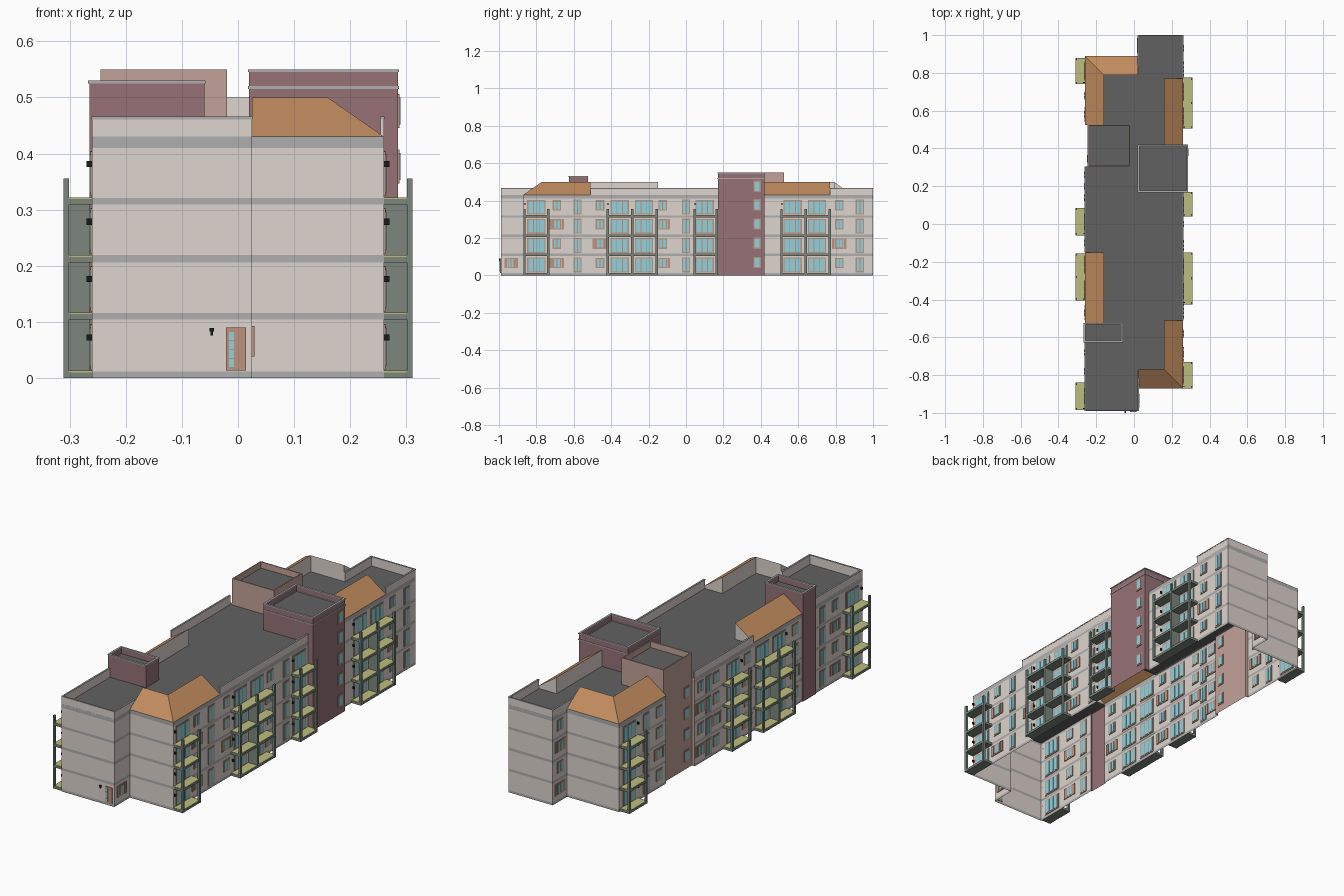
import bpy, bmesh

if "Cube" in bpy.data.objects:
    bpy.data.objects.remove(bpy.data.objects["Cube"])

COLOURS = {
    "wall": (.73, .66, .62), "band": (.43, .43, .43), "plum": (.31, .17, .185),
    "pink": (.55, .36, .32), "tile": (.53, .26, .11), "deck": (.12, .12, .12),
    "olive": (.51, .51, .22), "green": (.2, .24, .205), "glass": (.3, .64, .72),
    "frame": (.52, .29, .2), "black": (.01, .01, .01)}
MATS = {}
for key, c in COLOURS.items():
    MATS[key] = bpy.data.materials.new(key)
    MATS[key].diffuse_color = (*c, 1)


def make(name, faces):
    """faces: list of (corner list, material key)"""
    keys = list(dict.fromkeys(k for _, k in faces))
    bm = bmesh.new()
    for pts, k in faces:
        f = bm.faces.new([bm.verts.new(p) for p in pts])
        f.material_index = keys.index(k)
    bmesh.ops.remove_doubles(bm, verts=bm.verts, dist=1e-5)
    me = bpy.data.meshes.new(name)
    bm.to_mesh(me)
    bm.free()
    for k in keys:
        me.materials.append(MATS[k])
    ob = bpy.data.objects.new(name, me)
    bpy.context.collection.objects.link(ob)
    return ob


def quad(a, b, z0, z1):
    return [(*a, z0), (*b, z0), (*b, z1), (*a, z1)]


def box(x0, x1, y0, y1, z0, z1, k):
    x0, x1 = sorted((x0, x1))
    y0, y1 = sorted((y0, y1))
    c = [(x0, y0), (x1, y0), (x1, y1), (x0, y1)]
    out = [(quad(c[i], c[(i + 1) % 4], z0, z1), k) for i in range(4)]
    out.append(([(*p, z1) for p in c], k))
    out.append(([(*p, z0) for p in c[::-1]], k))
    return out


FLOORS = [0.012, 0.116, 0.219, 0.321]

# Outer walls: each corner with the colour of the wall that follows it
outline = [
    (-.26, -.99, "wall"), (.025, -.99, "wall"), (.025, -.87, "wall"), (.26, -.87, "wall"),
    (.26, .17, "plum"), (.285, .17, "plum"), (.285, .42, "plum"), (.26, .42, "wall"),
    (.26, 1, "wall"), (.02, 1, "wall"), (.02, .89, "wall"), (-.26, .89, "wall"),
    (-.26, .525, "pink"), (-.245, .525, "pink"), (-.245, .305, "pink"), (-.26, .305, "wall"),
    (-.26, -.525, "plum"), (-.265, -.525, "plum"), (-.265, -.625, "plum"), (-.26, -.625, "wall")]
levels = [0, .012, .104, .116, .206, .219, .309, .321, .41, .43]
faces = []
for i, (x, y, k) in enumerate(outline):
    nx, ny, _ = outline[(i + 1) % len(outline)]
    for j in range(len(levels) - 1):
        key = "band" if k == "wall" and j % 2 == 0 else k
        faces.append((quad((x, y), (nx, ny), levels[j], levels[j + 1]), key))
make("outer_walls", faces)

# Flat roof deck
deck = [(-.26, -.99), (.025, -.99), (.025, -.77), (.16, -.77), (.16, -.51), (.26, -.51),
        (.26, .42), (.16, .42), (.16, .77), (.26, .77), (.26, 1), (.02, 1), (.02, .79),
        (-.16, .79), (-.16, .525), (-.245, .525), (-.245, .305), (-.26, .305), (-.26, -.15),
        (-.16, -.15), (-.16, -.52), (-.26, -.52)]
make("roof_deck", [([(x, y, .42) for x, y in deck], "deck")])

# Parapets with a thin capping
T = .006
runs = [(-.26, .025, -.99, -.99 + T), (.025 - T, .025, -.99, -.77), (-.26, -.26 + T, -.99, -.625),
        (-.26, -.26 + T, -.15, .305), (.26 - T, .26, -.51, .17), (.26 - T, .26, .77, 1),
        (.02, .26, 1 - T, 1), (.02, .02 + T, .79, 1)]
faces = []
for r in runs:
    faces += box(*r, .42, .461, "wall")
    faces += box(r[0] - .001, r[1] + .001, r[2], r[3], .461, .466, "band")
make("parapets", faces)


# Sloped tiled roofs with a vertical back towards the deck
def mansard(name, eave, ridge):
    f = []
    for i in range(len(eave) - 1):
        a, b, c, d = eave[i], eave[i + 1], ridge[i + 1], ridge[i]
        f.append(([(*a, .43), (*b, .43), (*c, .5), (*d, .5)], "tile"))
        f.append((quad(c, d, .42, .5), "wall"))
    for e, r in ((eave[0], ridge[0]), (eave[-1], ridge[-1])):
        f.append(([(*e, .42), (*r, .42), (*r, .5), (*e, .43)], "wall"))
    make(name, f)


mansard("front_right_roof", [(.025, -.87), (.26, -.87), (.26, -.51)], [(.025, -.77), (.16, -.77), (.16, -.51)])
mansard("back_right_roof", [(.26, .42), (.26, .77)], [(.16, .42), (.16, .77)])
mansard("front_left_roof", [(-.26, -.15), (-.26, -.525)], [(-.16, -.15), (-.16, -.525)])
mansard("back_left_roof", [(.02, .89), (-.26, .89), (-.26, .525)], [(.02, .79), (-.16, .79), (-.16, .525)])


# Rooftop towers with recessed decks
def tower(name, x0, x1, y0, y1, top, k, bands):
    f = []
    for a in ((x0, x1, y0, y0 + T), (x0, x1, y1 - T, y1), (x0, x0 + T, y0 + T, y1 - T), (x1 - T, x1, y0 + T, y1 - T)):
        f += box(*a, .42, top, k)
        for z in bands:
            f += box(a[0] - .002, a[1] + .002, a[2] - .002, a[3] + .002, z, z + .005, "band")
    f.append(([(x0, y0, top - .03), (x1, y0, top - .03), (x1, y1, top - .03), (x0, y1, top - .03)], "deck"))
    make(name, f)


tower("stair_tower_right", .02, .285, .17, .42, .548, "plum", (.515, .545))
tower("stair_tower_back_left", -.245, -.02, .305, .525, .55, "pink", ())
tower("stair_tower_front_left", -.265, -.06, -.625, -.525, .528, "plum", (.525,))


# Windows: a frame with panes, straddling the wall
def window(x, y, z, w, h, panes, shutters=False):
    f = box(x - .003, x + .003, y - w / 2, y + w / 2, z, z + h, "frame")
    pw = (w - .008) / panes
    for i in range(panes):
        a = y - w / 2 + .004 + i * pw
        f += box(x - .0045, x + .0045, a + .002, a + pw - .002, z + .006, z + h - .006, "glass")
    if shutters:
        for s in (-1, 1):
            f += box(x - .003, x + .004, y + s * (w / 2 + .002), y + s * (w / 2 + .016), z, z + h, "frame")
    return f


def facade(name, x, plain, doors, sliders):
    f = []
    for n, z in enumerate(FLOORS):
        for i, y in enumerate(plain):
            f += window(x, y, z + .026, .046, .055, 2, n < 3 and (n + i) % 2 == 0)
        for y in doors:
            f += window(x, y, z + .004, .045, .08, 2)
        for y in sliders:
            f += window(x, y, z + .003, .098, .08, 3)
    make(name, f)


facade("right_windows", .26, (-.69, -.46, -.125, .82), (-.58, 0, .93), (-.80, -.355, -.225, .10, .57, .70))
facade("left_windows", -.26, (-.78, -.47, -.1, .14, .26, .58), (-.68, .2, .68), (-.91, -.345, -.215, .01, .81))
facade("back_recess_windows", .02, (.945,), (), ())
make("front_recess_window", window(.025, -.935, .038, .04, .055, 2, True))
make("right_tower_windows", sum((window(.285, .38, z + .026, .04, .06, 1) for z in FLOORS + [.42]), []))
make("left_tower_windows", sum((window(-.245, .345, z + .026, .04, .055, 1) for z in FLOORS), []))

# Front entrance door with a glazed strip
f = box(-.021, .014, -.994, -.987, .013, .09, "frame")
for i in range(4):
    f += box(-.016, -.007, -.996, -.985, .02 + i * .016, .034 + i * .016, "glass")
make("entrance_door", f)
f = box(-.049, -.045, -1, -.99, .076, .088, "black") + box(-.051, -.043, -1, -.992, .083, .089, "black")
make("entrance_lamp", f)


# Balcony stacks: slabs, outer posts, dividers and wall lamps
def balcony(name, s, y0, y1, double=False):
    f = []
    a, b = s * .26, s * .31
    for z in (0, .104, .206, .309):
        f += box(a, b, y0, y1, z, z + .01, "green")
        f += box(a, s * .309, y0 + .001, y1 - .001, z + .01, z + .013, "olive")
        f += box(s * .26, s * .27, y0 + .006, y0 + .011, z + .067, z + .078, "black")
    mid = (y0 + y1) / 2
    for y in [y0 + .006, y1 - .006] + ([mid] if double else []):
        f += box(s * .301, s * .311, y - .006, y + .006, 0, .356, "green")
    if double:
        f += box(a, s * .302, mid - .004, mid + .004, 0, .32, "green")
    make(name, f)


balcony("balcony_right_1", 1, -.87, -.73)
balcony("balcony_right_2", 1, -.425, -.15, True)
balcony("balcony_right_3", 1, .04, .17)
balcony("balcony_right_4", 1, .505, .775, True)
balcony("balcony_left_1", -1, -.985, -.84)
balcony("balcony_left_2", -1, -.405, -.155, True)
balcony("balcony_left_3", -1, -.06, .085)
balcony("balcony_left_4", -1, .74, .88)

for m in bpy.data.materials:
    if m.users and not m.is_grease_pencil:
        m.use_nodes = True
        m.node_tree.nodes["Principled BSDF"].inputs["Base Color"].default_value = m.diffuse_color
